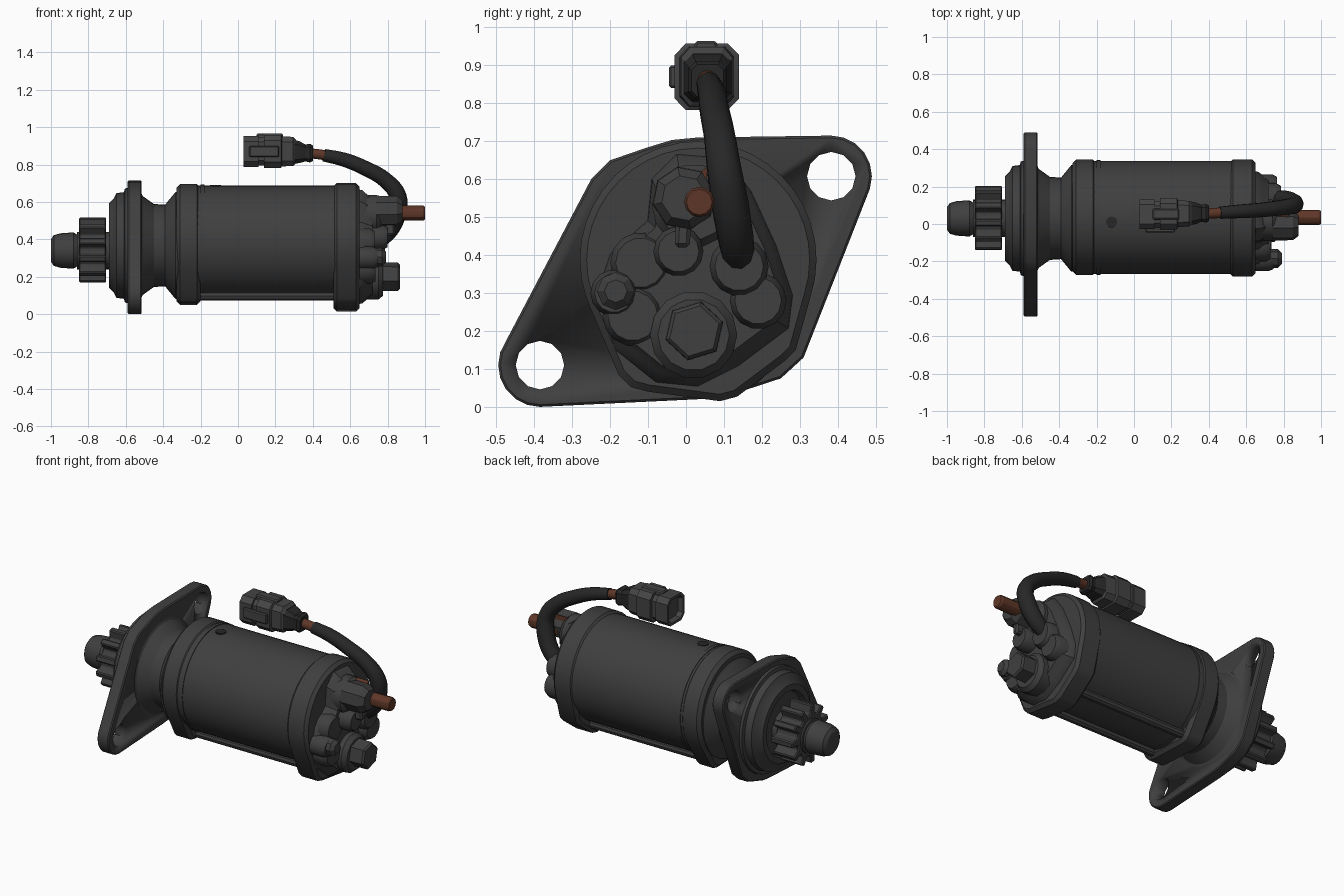
import bpy, bmesh, math
from mathutils import Vector
from mathutils.geometry import convex_hull_2d

if "Cube" in bpy.data.objects:
    bpy.data.objects.remove(bpy.data.objects["Cube"])


def material(name, rgb):
    m = bpy.data.materials.new(name)
    m.diffuse_color = (*rgb, 1)
    m.use_nodes = True
    m.node_tree.nodes["Principled BSDF"].inputs["Base Color"].default_value = m.diffuse_color
    return m


METAL = material("dark grey metal", (0.05, 0.05, 0.05))
PLASTIC = material("grey plastic", (0.058, 0.058, 0.058))
RUBBER = material("black rubber", (0.02, 0.02, 0.02))
COPPER = material("copper", (0.11, 0.037, 0.02))


def finish(name, bm, mat, bevel=0, angle=30):
    bmesh.ops.recalc_face_normals(bm, faces=bm.faces)
    me = bpy.data.meshes.new(name)
    bm.to_mesh(me)
    bm.free()
    ob = bpy.data.objects.new(name, me)
    bpy.context.collection.objects.link(ob)
    me.materials.append(mat)
    bpy.ops.object.select_all(action='DESELECT')
    ob.select_set(True)
    bpy.context.view_layer.objects.active = ob
    if bevel:
        b = ob.modifiers.new("bevel", 'BEVEL')
        b.width, b.segments, b.limit_method = bevel, 1, 'ANGLE'
        b.angle_limit = math.radians(50)
        bpy.ops.object.modifier_apply(modifier="bevel")
    bpy.ops.object.shade_smooth_by_angle(angle=math.radians(angle))
    return ob


def loft(name, rings, mat, **kw):
    """Skin closed rings of 3D points and cap both ends."""
    bm = bmesh.new()
    vs = [[bm.verts.new(p) for p in r] for r in rings]
    n = len(vs[0])
    for a, b in zip(vs, vs[1:]):
        for i in range(n):
            j = (i + 1) % n
            bm.faces.new((a[i], a[j], b[j], b[i]))
    bm.faces.new(vs[0])
    bm.faces.new(vs[-1])
    return finish(name, bm, mat, **kw)


def circle(y, z, r, n=32, turn=0.0):
    return [(y + r * math.cos(turn + 2 * math.pi * i / n),
             z + r * math.sin(turn + 2 * math.pi * i / n)) for i in range(n)]


def lathe(name, profile, y, z, mat=METAL, n=32, turn=0.0, **kw):
    """Turn (x, radius) steps about an axis along x."""
    return loft(name, [[(x, *p) for p in circle(y, z, r, n, turn)]
                       for x, r in profile], mat, **kw)


def prism(name, outline, x0, x1, mat=METAL, **kw):
    return loft(name, [[(x, *p) for p in outline] for x in (x0, x1)], mat, **kw)


def hull(points):
    return [points[i] for i in convex_hull_2d([Vector(p) for p in points])]


# nose shaft and pinion gear
lathe("nose_shaft", [(-1, .06), (-.985, .082), (-.95, .092), (-.88, .097),
                     (-.86, .085), (-.86, .1), (-.6, .1)], .03, .34, n=20)
teeth = []
for i in range(11):
    for da, r in ((-.17, .125), (-.1, .175), (.1, .175), (.17, .125)):
        a = 2 * math.pi * i / 11 + da
        teeth.append((.03 + r * math.cos(a), .343 + r * math.sin(a)))
prism("pinion_gear", teeth, -.85, -.705, bevel=.006)

# stepped front housing, recessed around the pinion, and the neck behind it
lathe("front_housing", [(-.66, .18), (-.69, .19), (-.69, .225), (-.665, .25),
                        (-.65, .28), (-.61, .285), (-.605, .305), (-.58, .31),
                        (-.52, .29), (-.51, .265), (-.45, .222), (-.39, .218),
                        (-.335, .285), (-.3, .285)], .03, .367, n=36)

# mounting flange with two bolt holes
HOLES = ((-.385, .11, .11), (.383, .608, .107))
outline = circle(.03, .365, .345) + [(-.2, .65), (-.25, .6), (.31, .13), (.25, .075)]
for y, z, r in HOLES:
    outline += circle(y, z, r, 20)
flange = prism("mounting_flange", hull(outline), -.59, -.515, bevel=.006)
for y, z, r in HOLES:
    cutter = lathe("hole_cutter", [(-.7, .064), (-.4, .064)], y, z, n=12)
    cutter.hide_render = True
    bpy.context.view_layer.objects.active = flange
    mod = flange.modifiers.new("hole", 'BOOLEAN')
    mod.object, mod.operation, mod.solver = cutter, 'DIFFERENCE', 'EXACT'
    bpy.ops.object.modifier_apply(modifier="hole")
    bpy.data.objects.remove(cutter)

# motor barrel with collars at both ends
lathe("motor_barrel", [(-.25, .303), (.55, .303)], .035, .385, n=48)
prism("front_collar", hull(circle(.036, .387, .308, 40) + circle(-.1, .13, .07, 12)
                           + circle(.15, .12, .07, 12)), -.33, -.2, bevel=.02)
prism("rear_collar", hull(circle(.032, .388, .312, 40) + circle(-.1, .13, .09, 12)
                          + circle(.09, .105, .09, 12) + circle(.22, .19, .08, 12)),
      .51, .65, bevel=.018)
for y in (-.09, .16):
    lathe("through_bolt", [(-.25, .026), (.55, .026)], y, .097, n=10)
lathe("barrel_seam", [(-.2, .307), (-.18, .307)], .035, .385, n=48)

# sealed hole on top of the barrel
bm = bmesh.new()
bmesh.ops.create_cone(bm, cap_ends=True, segments=12, radius1=.03, radius2=.03, depth=.01)
bmesh.ops.translate(bm, verts=bm.verts, vec=(-.12, .01, .686))
finish("barrel_plug", bm, RUBBER)

# rear cover and its cluster of bosses
rear = [(-.21, .31), (-.17, .17), (-.07, .09), (.03, .08), (.13, .13), (.25, .22),
        (.26, .3), (.22, .42), (.16, .55), (.1, .63), (-.02, .64), (-.08, .58),
        (-.09, .48), (-.18, .4)]
loft("rear_cover", [[(x, .03 + (y - .03) * s, .36 + (z - .36) * s) for y, z in rear]
                    for x, s in ((.64, 1.1), (.665, 1.08), (.69, 1), (.72, .93))], METAL)
BOSSES = ((-.19, .30, .062, .745), (-.12, .38, .08, .73), (-.14, .24, .08, .735),
          (-.02, .41, .066, .80), (.14, .37, .078, .785), (.19, .28, .075, .765),
          (.02, .19, .115, .775), (.02, .53, .11, .765))
for y, z, r, x in BOSSES:
    lathe("rear_boss", [(.65, r), (x - .025, r), (x, r * .82)], y, z, n=14)
lathe("side_bolt_head", [(.7, .05), (.77, .05), (.79, .03)], -.185, .305, n=8)
lathe("drain_nut", [(.75, .08), (.855, .078), (.865, .068)], .022, .20, n=6, turn=.3)

# power terminal with nut, strap and copper stud
lathe("terminal_nut", [(.74, .085), (.85, .083), (.88, .06)], -.005, .55, n=8, turn=.2)
lathe("terminal_stud", [(.8, .04), (.99, .04), (1, .034)], .035, .54, COPPER, n=12)
prism("copper_tab", [(.03, .57), (.055, .57), (.055, .63), (.03, .615)], .74, .83, COPPER)
prism("terminal_strap", [(-.03, .42), (.01, .42), (.015, .52), (-.025, .52)], .76, .84,
      bevel=.01)


def tube(name, points, radius, mat):
    cu = bpy.data.curves.new(name, 'CURVE')
    cu.dimensions, cu.bevel_depth, cu.bevel_resolution = '3D', radius, 3
    cu.use_fill_caps, cu.resolution_u = True, 4
    sp = cu.splines.new('BEZIER')
    sp.bezier_points.add(len(points) - 1)
    for bp, (x, y, z, s) in zip(sp.bezier_points, points):
        bp.co, bp.radius = (x, y, z), s
        bp.handle_left_type = bp.handle_right_type = 'AUTO'
    cu.materials.append(mat)
    ob = bpy.data.objects.new(name, cu)
    bpy.context.collection.objects.link(ob)
    bpy.ops.object.select_all(action='DESELECT')
    ob.select_set(True)
    bpy.context.view_layer.objects.active = ob
    bpy.ops.object.convert(target='MESH')
    bpy.ops.object.shade_smooth_by_angle(angle=math.radians(40))


# cable arching from the rear cover to the plug
tube("cable", [(.74, .14, .38, 1), (.81, .13, .45, 1.15), (.85, .115, .54, 1.2),
               (.855, .1, .63, 1.1), (.79, .088, .715, 1), (.68, .075, .78, .95),
               (.57, .068, .825, .9), (.46, .06, .85, .8)], .042, RUBBER)
tube("bare_wire", [(.49, .062, .845, 1), (.43, .058, .855, 1), (.36, .056, .862, 1)],
     .028, COPPER)


# connector plug: chamfered box sections, open socket on the far end
def octagon(x, y, z, hy, hz, c=.35):
    a, b = hy * (1 - c), hz * (1 - c)
    return [(x, y + p, z + q) for p, q in ((hy, -b), (hy, b), (a, hz), (-a, hz),
                                           (-hy, b), (-hy, -b), (-a, -hz), (a, -hz))]


loft("connector_plug", [octagon(x, y, .87, hy, hz) for x, y, hy, hz in (
    (.06, .052, .06, .06), (.03, .052, .066, .068), (.03, .052, .08, .083),
    (.11, .052, .08, .083), (.11, .052, .07, .076), (.14, .052, .07, .076),
    (.14, .055, .085, .088), (.23, .055, .085, .088), (.235, .055, .072, .08),
    (.295, .055, .068, .078), (.31, .056, .056, .062))], PLASTIC, angle=20)
loft("connector_boot", [octagon(x, .057, z, r, r) for x, z, r in (
    (.29, .868, .066), (.33, .866, .058), (.36, .862, .045), (.385, .861, .05),
    (.4, .86, .042))], RUBBER, angle=20)
prism("connector_latch", [(.02, .94), (.085, .94), (.08, .965), (.025, .965)],
      .1, .24, PLASTIC, bevel=.006)
prism("connector_side_rib", [(-.045, .84), (-.02, .84), (-.02, .9), (-.045, .9)],
      .06, .22, PLASTIC, bevel=.006)
